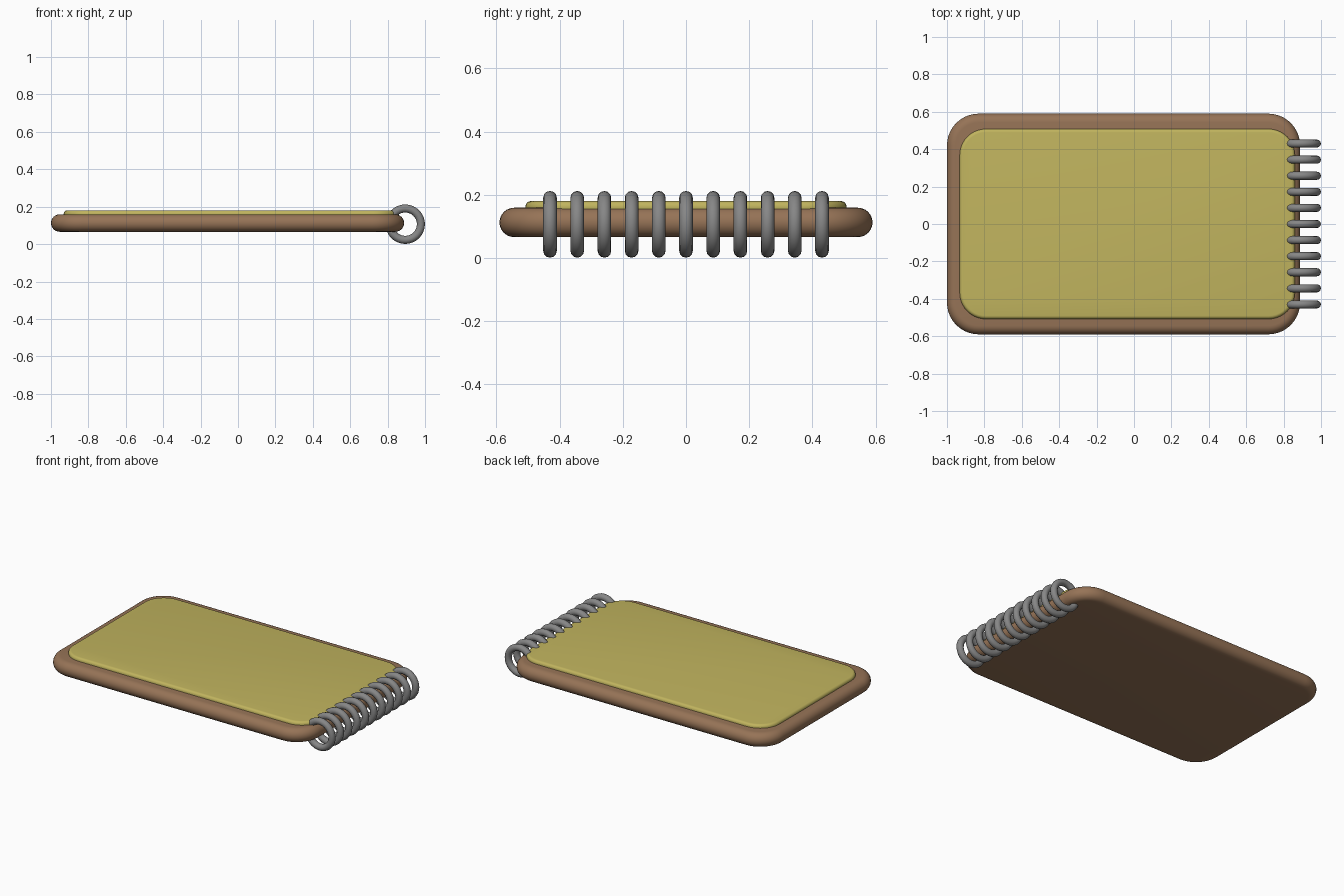
import bpy, bmesh, math

if "Cube" in bpy.data.objects:
    bpy.data.objects.remove(bpy.data.objects["Cube"])


def material(name, rgb):
    m = bpy.data.materials.new(name)
    m.diffuse_color = (*rgb, 1)
    m.use_nodes = True
    m.node_tree.nodes["Principled BSDF"].inputs["Base Color"].default_value = m.diffuse_color
    return m


BROWN = material("brown cover", (0.305, 0.172, 0.094))
YELLOW = material("yellow paper", (0.53, 0.455, 0.112))
GREY = material("grey wire", (0.24, 0.24, 0.24))


def outline(x0, x1, y0, y1, r, n=10):
    """Rounded rectangle, counter-clockwise."""
    pts = []
    corners = [(x1 - r, y1 - r), (x0 + r, y1 - r), (x0 + r, y0 + r), (x1 - r, y0 + r)]
    for q, (cx, cy) in enumerate(corners):
        for i in range(n + 1):
            a = math.pi / 2 * (q + i / n)
            pts.append((cx + r * math.cos(a), cy + r * math.sin(a)))
    return pts


def slab(name, x0, x1, y0, y1, r, profile, mat):
    """Rounded slab; profile is a list of (inset, z) from bottom to top."""
    bm = bmesh.new()
    loops = []
    for d, z in profile:
        loops.append([bm.verts.new((x, y, z)) for x, y in
                      outline(x0 + d, x1 - d, y0 + d, y1 - d, r - d)])
    n = len(loops[0])
    for a, b in zip(loops, loops[1:]):
        for i in range(n):
            j = (i + 1) % n
            bm.faces.new((a[i], a[j], b[j], b[i]))
    bm.faces.new(loops[0][::-1])
    bm.faces.new(loops[-1])
    me = bpy.data.meshes.new(name)
    bm.to_mesh(me)
    bm.free()
    me.materials.append(mat)
    ob = bpy.data.objects.new(name, me)
    bpy.context.collection.objects.link(ob)
    me.shade_smooth()
    return ob


# Cover board with fully rounded rim
R, ZC = 0.0465, 0.1125
rim = [(R - R * math.cos(a), ZC + R * math.sin(a))
       for a in (math.pi * (i / 12 - 0.5) for i in range(13))]
slab("cover", -1.0, 0.888, -0.59, 0.59, 0.17, rim, BROWN)

# Paper pad with softened top edge
E, TOP = 0.018, 0.18
edge = [(0, 0.14)] + [(E - E * math.cos(a), TOP - E + E * math.sin(a))
                      for a in (math.pi / 2 * i / 5 for i in range(6))]
slab("paper_pad", -0.932, 0.86, -0.508, 0.508, 0.14, edge, YELLOW)

# Row of binding rings along the right edge
for i in range(11):
    bpy.ops.mesh.primitive_torus_add(
        major_radius=0.084, minor_radius=0.0215, major_segments=32, minor_segments=12,
        location=(0.894, -0.43 + 0.086 * i, 0.1065), rotation=(math.pi / 2, 0, 0))
    ring = bpy.context.object
    ring.name = f"binding_ring_{i + 1}"
    ring.data.materials.append(GREY)
    ring.data.shade_smooth()
